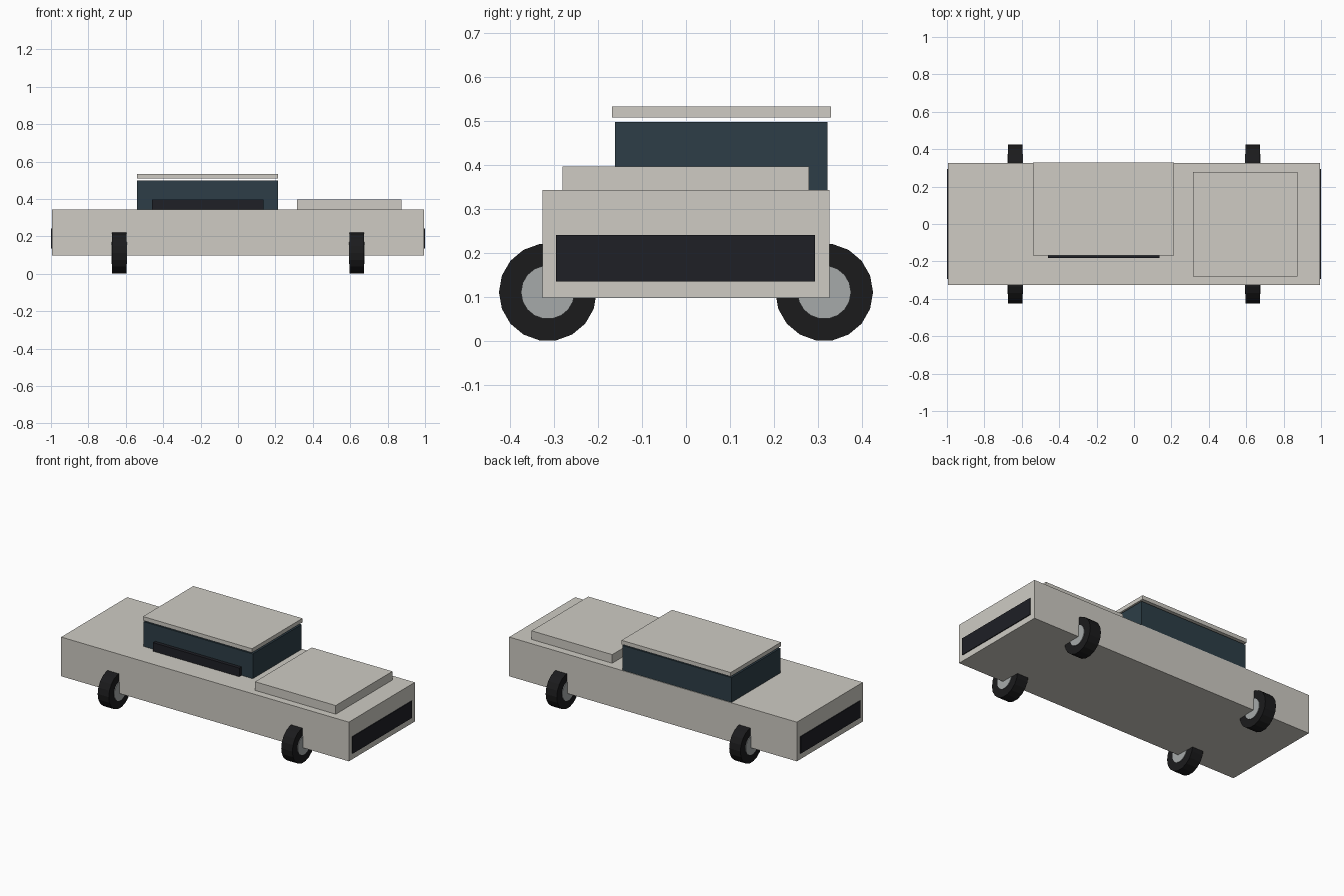
import bpy, bmesh
from math import pi
from mathutils import Matrix

if "Cube" in bpy.data.objects:
    bpy.data.objects.remove(bpy.data.objects["Cube"])


def material(name, rgb):
    m = bpy.data.materials.new(name)
    m.diffuse_color = (*rgb, 1)
    m.use_nodes = True
    m.node_tree.nodes["Principled BSDF"].inputs["Base Color"].default_value = m.diffuse_color
    return m


PAINT = material("paint", (0.62, 0.60, 0.55))
GLASS = material("glass", (0.026, 0.048, 0.063))
DARK = material("dark_trim", (0.013, 0.014, 0.019))
RUBBER = material("rubber", (0.011, 0.011, 0.012))
METAL = material("hub_metal", (0.38, 0.40, 0.40))


def finish(name, bm, mat):
    bmesh.ops.recalc_face_normals(bm, faces=bm.faces)
    me = bpy.data.meshes.new(name)
    bm.to_mesh(me)
    bm.free()
    me.materials.append(mat)
    ob = bpy.data.objects.new(name, me)
    bpy.context.collection.objects.link(ob)
    return ob


def box(name, x, y, z, mat):
    bm = bmesh.new()
    bmesh.ops.create_cube(bm, size=1)
    for v in bm.verts:
        for i, (lo, hi) in enumerate((x, y, z)):
            v.co[i] = lo if v.co[i] < 0 else hi
    return finish(name, bm, mat)


def disc(name, centre, radius, width, mat, sides=18):
    bm = bmesh.new()
    bmesh.ops.create_cone(bm, cap_ends=True, segments=sides, radius1=radius,
                          radius2=radius, depth=width,
                          matrix=Matrix.Translation(centre) @ Matrix.Rotation(pi / 2, 4, 'Y'))
    return finish(name, bm, mat)


# Body, bonnet, cabin and floating roof
box("body", (-0.995, 0.995), (-0.326, 0.326), (0.098, 0.343), PAINT)
box("bonnet", (0.315, 0.873), (-0.281, 0.279), (0.343, 0.397), PAINT)
box("cabin_glass", (-0.54, 0.215), (-0.161, 0.322), (0.343, 0.498), GLASS)
box("roof", (-0.54, 0.215), (-0.168, 0.33), (0.508, 0.533), PAINT)

# Dark strip in front of the cabin
box("cabin_strip", (-0.46, 0.137), (-0.183, -0.161), (0.343, 0.397), DARK)

# End panels and wheels
for sx, xn in ((-1, "left"), (1, "right")):
    box("end_panel_" + xn, tuple(sorted((sx * 0.985, sx))),
        (-0.295, 0.293), (0.135, 0.241), DARK)
    for sy, yn in ((-1, "front"), (1, "back")):
        c = (sx * 0.635, sy * 0.314, 0.111)
        disc(f"tyre_{yn}_{xn}", c, 0.111, 0.077, RUBBER)
        disc(f"hub_{yn}_{xn}", c, 0.061, 0.084, METAL)
